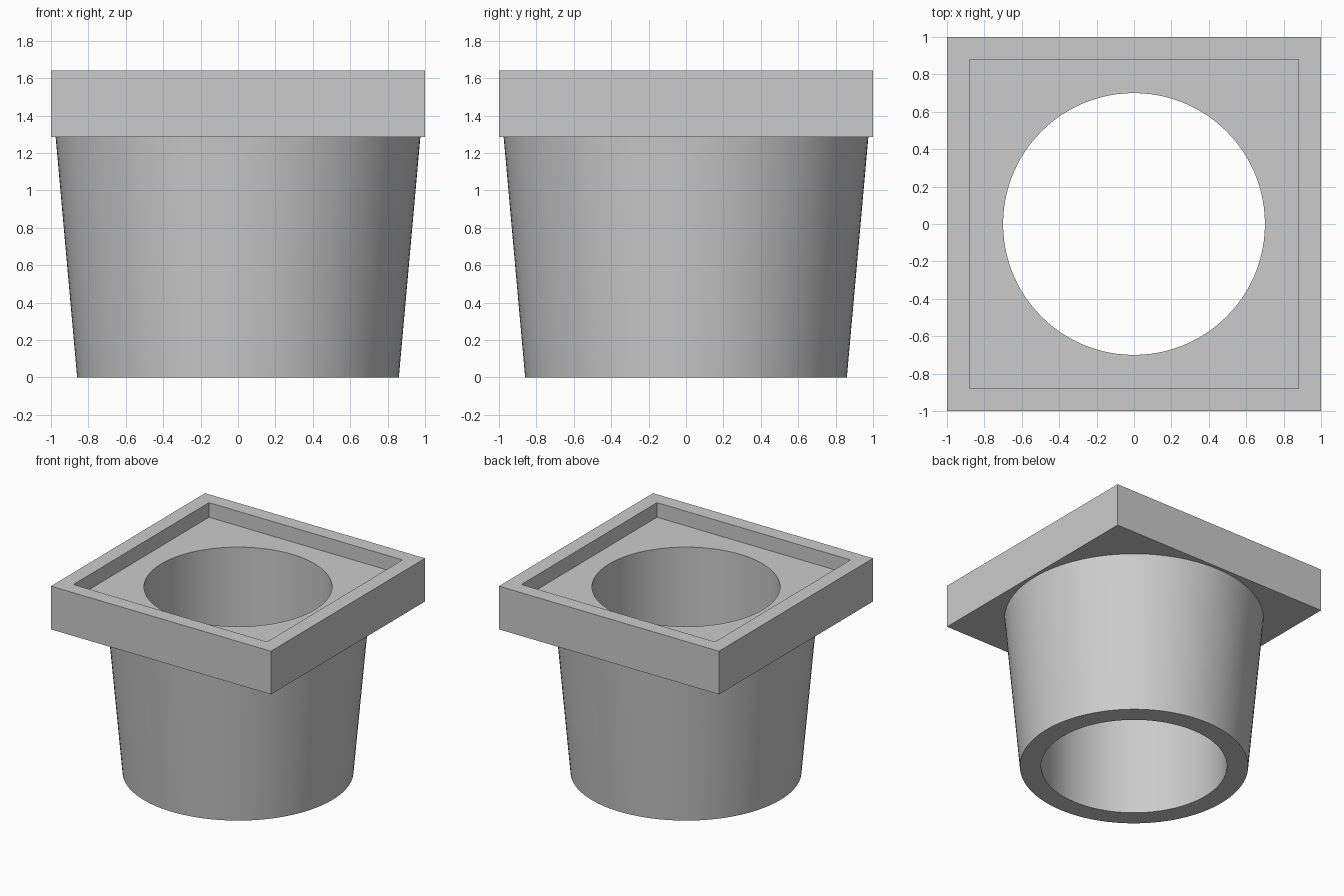
import bpy
import math

default = bpy.data.objects.get("Cube")
if default:
    bpy.data.objects.remove(default, do_unlink=True)

TOP, FLANGE_BASE, FLOOR = 1.64, 1.285, 1.52
SIDES = 96

grey = bpy.data.materials.new("plain grey")
grey.use_nodes = True
colour = (0.6, 0.6, 0.6, 1)
grey.diffuse_color = colour
grey.node_tree.nodes["Principled BSDF"].inputs["Base Color"].default_value = colour


def finish(name):
    obj = bpy.context.object
    obj.name = name
    obj.data.materials.append(grey)
    return obj


def box(name, half, z0, z1):
    bpy.ops.mesh.primitive_cube_add(size=2, location=(0, 0, (z0 + z1) / 2))
    bpy.context.object.scale = (half, half, (z1 - z0) / 2)
    bpy.ops.object.transform_apply(location=True, rotation=True, scale=True)
    return finish(name)


def round_part(name, r0, r1, z0, z1):
    bpy.ops.mesh.primitive_cone_add(vertices=SIDES, radius1=r0, radius2=r1,
                                    depth=z1 - z0, location=(0, 0, (z0 + z1) / 2))
    bpy.ops.object.transform_apply(location=True, rotation=True, scale=True)
    return finish(name)


def combine(target, other, operation):
    mod = target.modifiers.new(operation.lower(), "BOOLEAN")
    mod.operation = operation
    mod.solver = "EXACT"
    mod.object = other
    other.hide_render = True
    bpy.context.view_layer.objects.active = target
    bpy.ops.object.modifier_apply(modifier=mod.name)
    bpy.data.objects.remove(other, do_unlink=True)


# Tapered body, its top buried in the flange
taper = (0.975 - 0.86) / FLANGE_BASE
body_top = 1.4
body = round_part("tapered_body", 0.86, 0.86 + taper * body_top, 0, body_top)

# Square flange with a shallow square recess and a straight through bore
socket = box("flanged_socket", 1, FLANGE_BASE, TOP)
combine(socket, body, "UNION")
combine(socket, box("recess_cutter", 0.88, FLOOR, TOP + 0.2), "DIFFERENCE")
combine(socket, round_part("bore_cutter", 0.7, 0.7, -0.2, TOP + 0.2), "DIFFERENCE")

# Smooth round walls with sharp edges kept
bpy.ops.object.select_all(action="DESELECT")
socket.select_set(True)
bpy.context.view_layer.objects.active = socket
bpy.ops.object.shade_smooth_by_angle(angle=math.radians(30))
